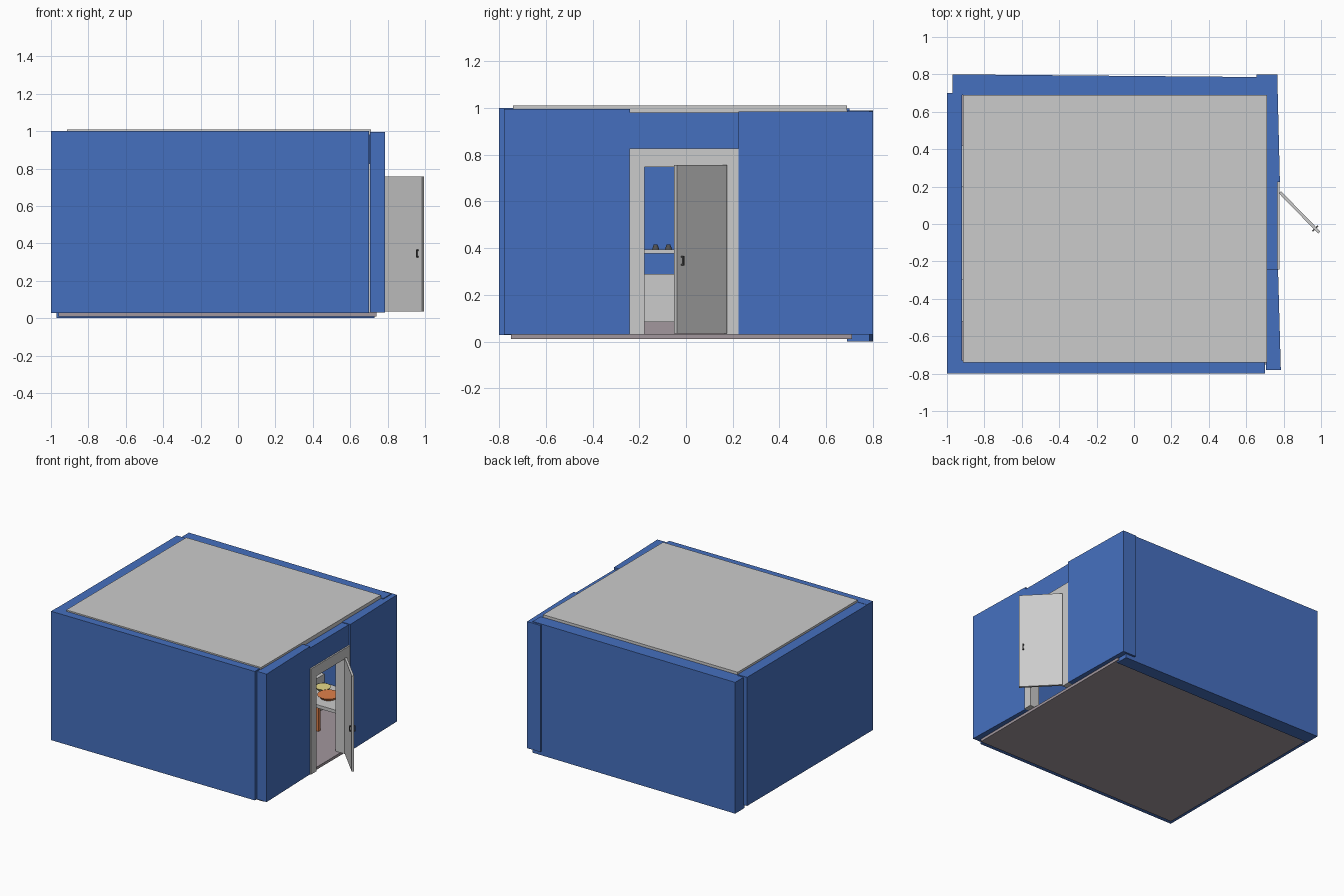
import bpy, bmesh, math
from mathutils import Vector

if "Cube" in bpy.data.objects:
    bpy.data.objects.remove(bpy.data.objects["Cube"])


def colour(name, rgb):
    m = bpy.data.materials.new(name)
    m.diffuse_color = (*rgb, 1)
    m.use_nodes = True
    m.node_tree.nodes["Principled BSDF"].inputs["Base Color"].default_value = m.diffuse_color
    return m


BLUE = colour("blue_wall", (0.06, 0.16, 0.52))
MAUVE = colour("mauve_floor", (0.36, 0.31, 0.34))
ORANGE = colour("orange", (0.75, 0.22, 0.07))
YELLOW = colour("yellow", (0.8, 0.7, 0.25))
DARK = colour("dark_metal", (0.08, 0.08, 0.08))


def prism(name, pts, z0, z1, mat=None):
    """Extrude a footprint (counter-clockwise) from z0 to z1."""
    bm = bmesh.new()
    f = bm.faces.new([bm.verts.new((x, y, z0)) for x, y in pts])
    ext = bmesh.ops.extrude_face_region(bm, geom=[f])
    bmesh.ops.translate(bm, vec=(0, 0, z1 - z0),
                        verts=[g for g in ext["geom"] if isinstance(g, bmesh.types.BMVert)])
    bmesh.ops.recalc_face_normals(bm, faces=bm.faces)
    me = bpy.data.meshes.new(name)
    bm.to_mesh(me)
    bm.free()
    ob = bpy.data.objects.new(name, me)
    bpy.context.collection.objects.link(ob)
    if mat:
        me.materials.append(mat)
    return ob


def box(name, x0, x1, y0, y1, z0, z1, mat=None):
    return prism(name, [(x0, y0), (x1, y0), (x1, y1), (x0, y1)], z0, z1, mat)


def disc(name, loc, r0, r1, h, mat=None):
    bpy.ops.mesh.primitive_cone_add(vertices=32, radius1=r0, radius2=r1, depth=h, location=loc)
    ob = bpy.context.object
    ob.name = name
    if mat:
        ob.data.materials.append(mat)
    bpy.ops.object.shade_smooth_by_angle()
    return ob


# Shell: floor, ceiling and slightly skewed wall slabs
box("floor", -0.96, 0.74, -0.75, 0.71, 0.01, 0.03, MAUVE)
box("ceiling", -0.915, 0.71, -0.74, 0.69, 0.98, 1.01)
box("front_wall", -1, 0.7, -0.8, -0.73, 0.028, 1.0, BLUE)
box("left_wall", -1, -0.92, -0.73, 0.7, 0.028, 0.998, BLUE)
prism("back_wall", [(-0.97, 0.69), (0.73, 0.69), (0.73, 0.785), (-0.97, 0.8)], 0.0, 0.99, BLUE)
prism("right_wall_front", [(0.705, -0.78), (0.785, -0.78), (0.77, -0.24), (0.705, -0.24)], 0.03, 0.995, BLUE)
prism("right_wall_back", [(0.705, 0.225), (0.78, 0.225), (0.766, 0.8), (0.655, 0.8)], 0.03, 0.985, BLUE)
box("door_lintel_wall", 0.705, 0.767, -0.24, 0.225, 0.82, 0.98, BLUE)

# Door frame
for name, y0, y1 in (("front", -0.242, -0.178), ("back", 0.165, 0.23)):
    box(f"door_frame_{name}", 0.70, 0.778, y0, y1, 0.03, 0.826)
box("door_frame_top", 0.70, 0.778, -0.178, 0.165, 0.748, 0.826)

# Open door, swung on its hinge, with a handle on both faces
hinge, edge = Vector((0.78, 0.17)), Vector((0.99, -0.045))
along = (edge - hinge).normalized()
across = Vector((-along.y, along.x))


def door_part(name, a0, a1, c0, c1, z0, z1, mat=None):
    pts = [hinge + along * a + across * c for a, c in ((a0, c0), (a1, c0), (a1, c1), (a0, c1))]
    return prism(name, [tuple(p) for p in pts], z0, z1, mat)


length = (edge - hinge).length
door_part("door", 0, length, -0.008, 0.008, 0.035, 0.757)
for side in (-1, 1):
    a = length - 0.03
    lo, hi = sorted((side * 0.016, side * 0.021))
    door_part("door_handle", a - 0.004, a + 0.004, lo, hi, 0.325, 0.367, DARK)
    for z in (0.325, 0.36):
        lo, hi = sorted((side * 0.008, side * 0.016))
        door_part("handle_post", a - 0.004, a + 0.004, lo, hi, z, z + 0.007, DARK)

# Low cabinets along the left and back walls
box("left_cabinet_base", -0.9, -0.62, -0.5, 0.4, 0.03, 0.083, MAUVE)
box("left_cabinet", -0.92, -0.6, -0.52, 0.42, 0.083, 0.29)
box("back_cabinet", -0.4, 0.24, 0.5, 0.69, 0.03, 0.29)

# Wall shelf with small ornaments
box("shelf", -0.92, -0.8, -0.3, 0.2, 0.378, 0.394)
for y in (-0.13, -0.075):
    disc("ornament", (-0.85, y, 0.404), 0.016, 0.008, 0.022, DARK)

# Small table with orange legs, holding a plate and a yellow dish
box("table_top", 0.25, 0.67, 0.34, 0.66, 0.215, 0.24)
for x in (0.41, 0.62):
    for y in (0.37, 0.62):
        box("table_leg", x - 0.012, x + 0.012, y - 0.012, y + 0.012, 0.03, 0.215, ORANGE)
disc("orange_plate", (0.42, 0.48, 0.252), 0.055, 0.078, 0.024, ORANGE)
disc("yellow_dish", (0.31, 0.57, 0.25), 0.04, 0.055, 0.02, YELLOW)
